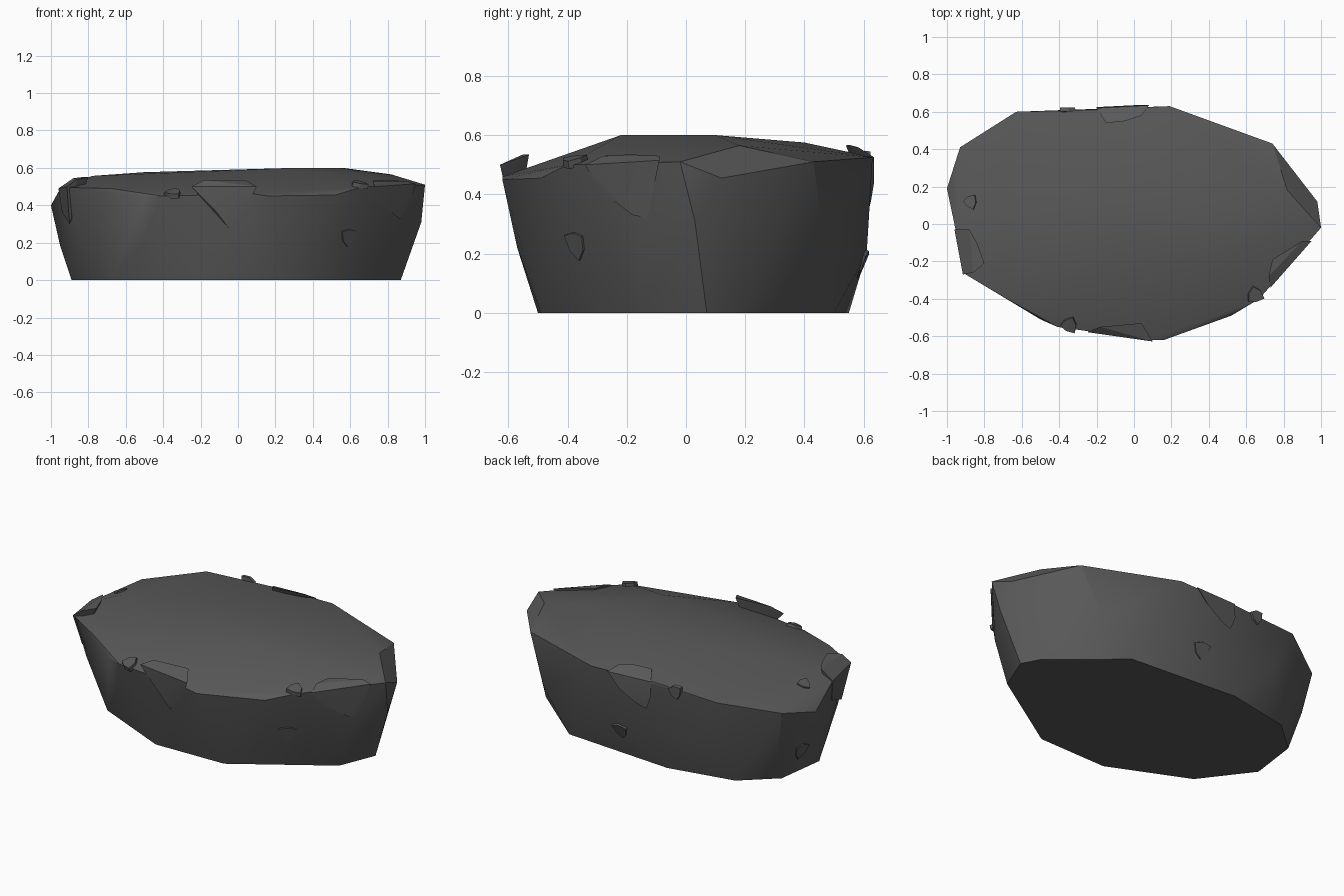
import bpy, bmesh, math
from mathutils import Vector
from mathutils.bvhtree import BVHTree

if "Cube" in bpy.data.objects:
    bpy.data.objects.remove(bpy.data.objects["Cube"])

stone = bpy.data.materials.new("dark grey stone")
stone.diffuse_color = (0.1, 0.1, 0.1, 1)
stone.use_nodes = True
stone.node_tree.nodes["Principled BSDF"].inputs["Base Color"].default_value = stone.diffuse_color


def hull(name, points, angle):
    """Convex stone piece spanned by a few corner points."""
    bm = bmesh.new()
    for p in points:
        bm.verts.new(p)
    res = bmesh.ops.convex_hull(bm, input=bm.verts)
    junk = {g for g in res["geom_interior"] + res["geom_unused"]
            if isinstance(g, bmesh.types.BMVert)}
    bmesh.ops.delete(bm, geom=list(junk), context='VERTS')
    bmesh.ops.recalc_face_normals(bm, faces=bm.faces)
    me = bpy.data.meshes.new(name)
    bm.to_mesh(me)
    bm.free()
    me.materials.append(stone)
    ob = bpy.data.objects.new(name, me)
    bpy.context.collection.objects.link(ob)
    bpy.ops.object.select_all(action='DESELECT')
    ob.select_set(True)
    bpy.context.view_layer.objects.active = ob
    bpy.ops.object.shade_smooth_by_angle(angle=math.radians(angle))
    return ob


# Main boulder: flat base, bulging waist, uneven rim and gentle crown
base = [(.81, .18), (.43, .50), (-.26, .55), (-.66, .47), (-.85, .30), (-.89, .0),
        (-.67, -.29), (-.2, -.5), (.25, -.49), (.78, -.15), (.87, .07)]
waist = [(.98, .03, .31), (.62, .47, .22), (0, .61, .2), (-.5, .585, .25),
         (-.88, .38, .2), (-.95, .1, .18), (-.86, -.22, .25), (-.5, -.45, .22),
         (.1, -.57, .22), (.52, -.42, .22), (.86, -.16, .25)]
rim = [(1, -.02, .51), (.98, .12, .455), (.74, .43, .51), (.19, .63, .525),
       (-.2, .61, .53), (-.63, .60, .51), (-.93, .41, .455), (-1, .19, .4),
       (-.95, -.05, .49), (-.9, -.27, .495), (-.68, -.40, .49), (-.5, -.51, .445),
       (-.41, -.55, .45), (.09, -.62, .46), (.16, -.62, .45), (.52, -.49, .455),
       (.67, -.40, .50)]
crown = [(.56, .1, .6), (.3, -.22, .6), (.82, .18, .565), (-.5, .1, .577),
         (-.78, 0, .557), (0, .4, .575)]
rock = hull("boulder", [(x, y, 0) for x, y in base] + waist + rim + crown, 30)

# Large flakes wrapping the rim
flakes = {
    "front_flake": [(-.25, -.578, .5), (.1, -.628, .5), (-.12, -.588, .37),
                    (-.05, -.575, .28), (.06, -.61, .42), (-.18, -.55, .535),
                    (.04, -.53, .535)],
    "right_flake": [(.73, -.34, .5), (.75, -.30, .42), (.81, -.24, .41),
                    (.86, -.18, .33), (.89, -.13, .32), (.95, -.09, .515),
                    (.90, -.09, .53), (.74, -.19, .535), (.72, -.28, .53)],
    "back_flake": [(.08, .635, .525), (-.2, .62, .53), (-.2, .625, .44),
                   (-.17, .62, .36), (-.1, .625, .38), (0, .635, .44),
                   (-.15, .54, .565), (-.05, .55, .567), (.04, .58, .56)],
    "left_flake": [(-.96, -.03, .49), (-.915, -.27, .5), (-.9, -.2, .3),
                   (-.94, -.05, .36), (-.88, -.03, .545), (-.84, -.1, .55),
                   (-.80, -.21, .55), (-.86, -.26, .54)],
}
for name, pts in flakes.items():
    hull(name, pts, 15)

# Small chips: thin irregular plates lying on the nearest surface
tree = BVHTree.FromPolygons([v.co.copy() for v in rock.data.vertices],
                            [tuple(p.vertices) for p in rock.data.polygons])


def chip(name, where, radius, thick, turn):
    co, n, _, _ = tree.find_nearest(Vector(where))
    side = n.orthogonal().normalized()
    up = n.cross(side)
    pts = []
    for i in range(6):
        a = turn + i * math.tau / 6
        r = radius * (1.1, .8, 1.0, .75, 1.15, .85)[i]
        d = side * math.cos(a) * r + up * math.sin(a) * r
        pts += [co + d - n * .01, co + d * .95 + n * thick]
    hull(name, pts, 15)


chip("front_left_chip", (-.35, -.55, .49), .048, .016, .3)
chip("front_right_chip", (.645, -.38, .505), .048, .016, 1.0)
chip("back_chip", (-.36, .61, .51), .045, .012, .5)
chip("left_top_chip", (-.88, .12, .52), .042, .008, .2)
chip("right_side_chip", (.60, -.38, .23), .055, .006, .8)
chip("back_side_chip", (.02, .62, .16), .055, .006, .4)
chip("left_side_chip", (-.94, .22, .15), .055, .006, 1.2)
